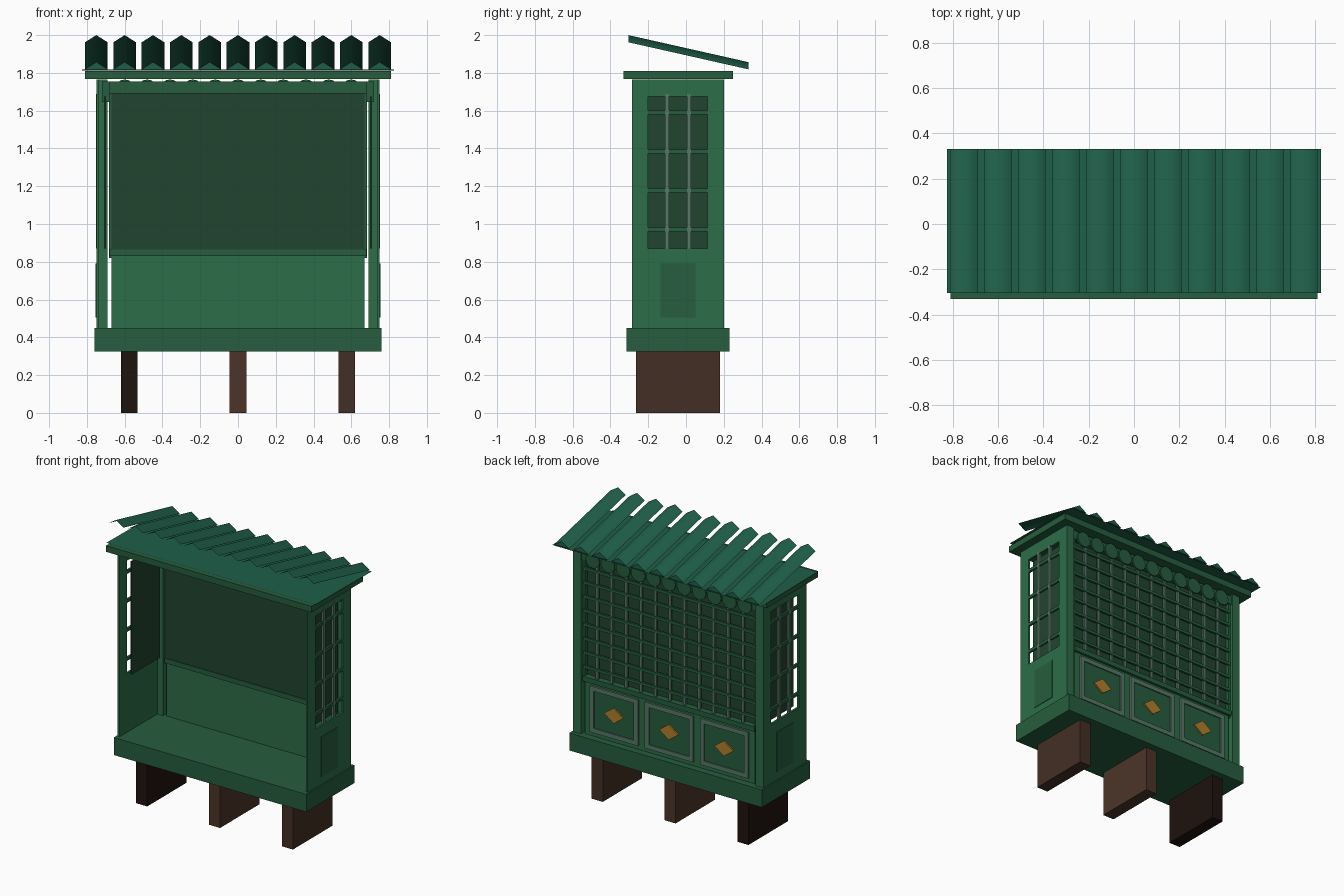
import bpy, bmesh, math
from mathutils import Matrix

if "Cube" in bpy.data.objects:
    bpy.data.objects.remove(bpy.data.objects["Cube"])


def mat(name, hexcol):
    m = bpy.data.materials.new(name)
    rgb = [int(hexcol[i:i + 2], 16) / 255 for i in (0, 2, 4)]
    m.diffuse_color = [(c / 12.92 if c < 0.04 else ((c + 0.055) / 1.055) ** 2.4) for c in rgb] + [1]
    m.use_nodes = True
    m.node_tree.nodes["Principled BSDF"].inputs["Base Color"].default_value = m.diffuse_color
    return m


GREEN = mat("wall_green", "2D6D48")
TRIM = mat("trim_green", "265D3D")
DARK = mat("pane_dark_green", "21442F")
ROOF = mat("roof_green", "1F5F49")
BAR = mat("bar_grey_green", "577767")
GOLD = mat("ornament_gold", "B07F2C")
WOODS = [mat("wood_black", "1E130E"), mat("wood_brown", "4C3427"), mat("wood_dark_brown", "432F24")]


def finish(name, bm, material, smooth=False):
    bmesh.ops.recalc_face_normals(bm, faces=bm.faces) if not smooth else None
    me = bpy.data.meshes.new(name)
    bm.to_mesh(me)
    bm.free()
    me.materials.append(material)
    for p in me.polygons:
        p.use_smooth = smooth
    ob = bpy.data.objects.new(name, me)
    bpy.context.collection.objects.link(ob)
    return ob


def boxes(name, material, *specs):
    """One object from boxes given as (x0, x1, y0, y1, z0, z1)."""
    bm = bmesh.new()
    for a, b, c, d, e, f in specs:
        m = Matrix.Translation(((a + b) / 2, (c + d) / 2, (e + f) / 2)) @ \
            Matrix.Diagonal((abs(b - a), d - c, f - e, 1))
        bmesh.ops.create_cube(bm, size=1, matrix=m)
    return finish(name, bm, material)


# legs and base
for x, w, n in zip((-0.575, 0, 0.575), WOODS, ("left", "middle", "right")):
    boxes(n + "_leg", w, (x - 0.044, x + 0.044, -0.265, 0.18, 0, 0.327))
boxes("base", TRIM, (-0.76, 0.76, -0.315, 0.23, 0.325, 0.45))

# side walls with window opening, bars, pane and back posts
H_SIDE = (0.97, 1.177, 1.384, 1.59)
for s, n in ((-1, "left"), (1, "right")):
    i, o = s * 0.735, s * 0.75
    boxes(n + "_wall", GREEN,
          (i, o, -0.285, 0.2, 0.45, 0.87), (i, o, -0.285, 0.2, 1.675, 1.765),
          (i, o, -0.285, -0.2, 0.87, 1.675), (i, o, 0.115, 0.2, 0.87, 1.675))
    boxes(n + "_window_pane", DARK, (s * 0.70, s * 0.71, -0.2, 0.115, 0.87, 1.675))
    boxes(n + "_window_rails", TRIM,
          *[(s * 0.735, s * 0.75, -0.2, 0.115, z - 0.011, z + 0.011) for z in H_SIDE])
    boxes(n + "_window_bars", BAR,
          *[(s * 0.735, s * 0.752, y - 0.011, y + 0.011, 0.87, 1.688) for y in (-0.1, 0.015)])
    boxes(n + "_wall_plaque", TRIM, (s * 0.745, s * 0.754, -0.135, 0.05, 0.505, 0.79))
    boxes(n + "_back_post", GREEN, (s * 0.69, s * 0.75, 0.14, 0.2, 0.45, 1.765))
    boxes(n + "_bracket", TRIM, (s * 0.68, s * 0.72, 0.125, 0.145, 1.645, 1.755))

# back: lower panel, rails, dark pane, lattice
boxes("back_lower_panel", GREEN, (-0.67, 0.67, 0.15, 0.18, 0.45, 0.85))
boxes("back_middle_rail", TRIM, (-0.68, 0.68, 0.14, 0.198, 0.83, 0.865))
boxes("back_top_beam", TRIM, (-0.72, 0.72, 0.135, 0.19, 1.69, 1.755))
boxes("back_pane", DARK, (-0.67, 0.67, 0.145, 0.155, 0.86, 1.69))
boxes("lattice_rails", TRIM,
      *[(-0.68, 0.68, 0.175, 0.19, z - 0.01, z + 0.01) for z in [0.93 + 0.1 * k for k in range(8)]])
boxes("lattice_bars", BAR,
      *[(x - 0.01, x + 0.01, 0.17, 0.184, 0.86, 1.69) for x in [0.115 * k for k in range(-5, 6)]])
boxes("lattice_edges", TRIM,
      *[(s * 0.668, s * 0.682, 0.15, 0.185, 0.82, 1.69) for s in (-1, 1)])

# scalloped trim under the eaves at the back
bm = bmesh.new()
for k in range(-5, 6):
    bmesh.ops.create_cone(bm, cap_ends=True, segments=16, radius1=0.055, radius2=0.055, depth=0.012,
                          matrix=Matrix.Translation((k * 0.12, 0.192, 1.71)) @ Matrix.Rotation(math.pi / 2, 4, 'X'))
finish("back_scallops", bm, TRIM)

# framed back panels with diamonds
for x, n in ((-0.435, "left"), (0, "middle"), (0.435, "right")):
    w, h, t, z = 0.19, 0.165, 0.032, 0.645
    boxes(n + "_back_frame", BAR,
          (x - w, x + w, 0.178, 0.194, z + h - t, z + h), (x - w, x + w, 0.178, 0.194, z - h, z - h + t),
          (x - w, x - w + t, 0.178, 0.194, z - h + t, z + h - t), (x + w - t, x + w, 0.178, 0.194, z - h + t, z + h - t))
    boxes(n + "_back_inset", TRIM, (x - w + t, x + w - t, 0.178, 0.186, z - h + t, z + h - t))
    bm = bmesh.new()
    bmesh.ops.create_cone(bm, cap_ends=True, segments=4, radius1=1, radius2=1, depth=1,
                          matrix=Matrix.Translation((x, 0.19, z)) @ Matrix.Diagonal((0.075, 0.012, 0.055, 1))
                          @ Matrix.Rotation(math.pi / 2, 4, 'X'))
    finish(n + "_diamond", bm, GOLD)

# roof slab and thin roof sheet
boxes("roof_slab", TRIM, (-0.81, 0.81, -0.33, 0.25, 1.767, 1.811))
bm = bmesh.new()
bm.faces.new([bm.verts.new(c) for c in ((-0.825, -0.305, 1.818), (0.825, -0.305, 1.818),
                                        (0.825, 0.33, 1.812), (-0.825, 0.33, 1.812))])
finish("roof_sheet", bm, ROOF, True)

# sloping ridge tiles, closed at the low end
bm = bmesh.new()
for k in range(-5, 6):
    rows = [[bm.verts.new((k * 0.15 + dx, y, z + dz)) for dx, dz in ((-0.06, 0), (0, 0.038), (0.06, 0))]
            for y, z in ((-0.305, 1.962), (0.33, 1.819))]
    for j in (0, 1):
        bm.faces.new((rows[0][j], rows[0][j + 1], rows[1][j + 1], rows[1][j]))
    cap = [bm.verts.new(v.co) for v in rows[1]]
    bm.faces.new(cap[::-1])
finish("roof_tiles", bm, ROOF, True)
